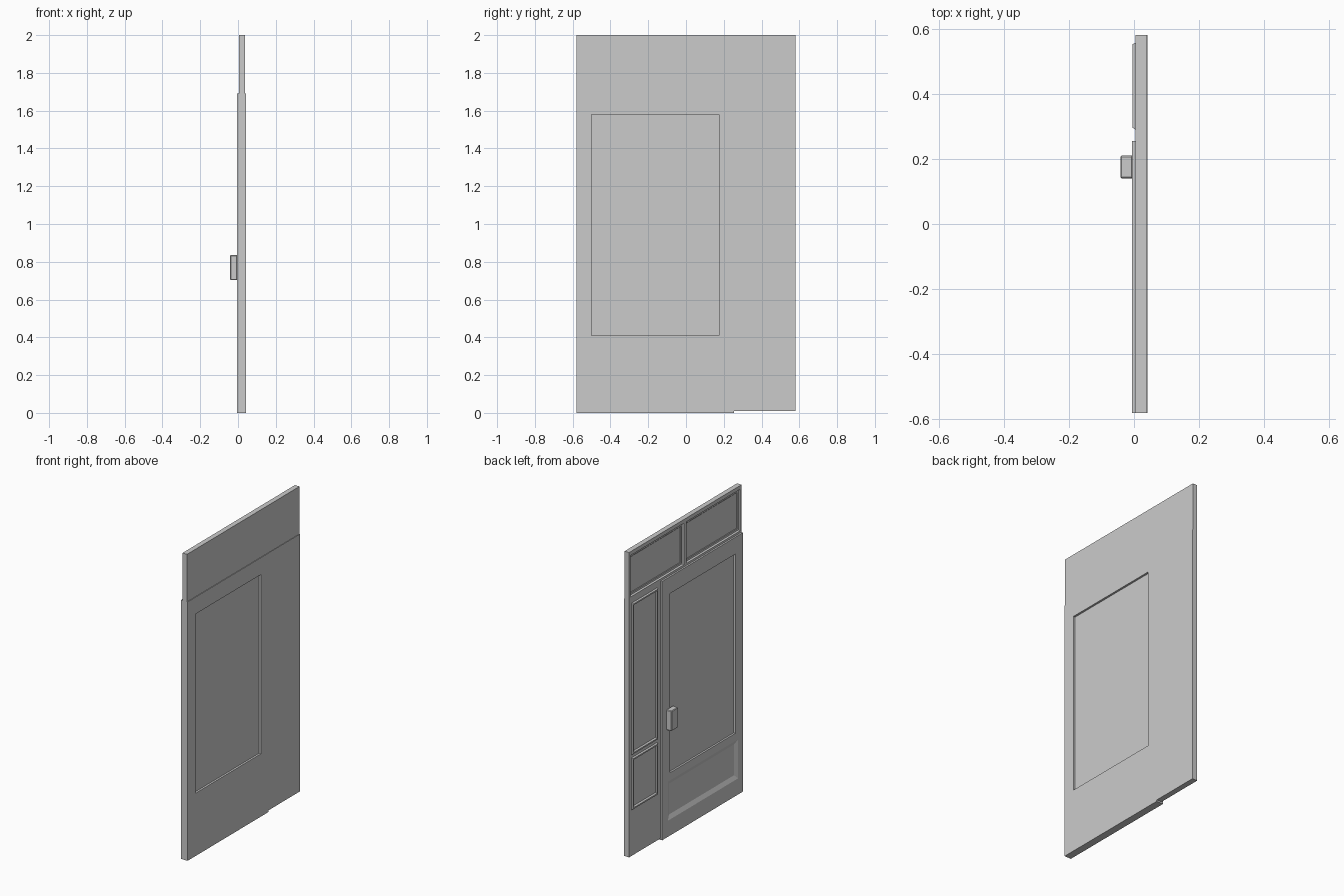
import bpy, bmesh

if "Cube" in bpy.data.objects:
    bpy.data.objects.remove(bpy.data.objects["Cube"])


def loft(name, rings):
    """Solid through rectangular rings (y0, y1, z0, z1, x), capped at both ends."""
    bm = bmesh.new()
    loops = []
    for y0, y1, z0, z1, x in rings:
        loops.append([bm.verts.new((x, y, z)) for y, z in
                      ((y0, z0), (y1, z0), (y1, z1), (y0, z1))])
    for a, b in zip(loops, loops[1:]):
        for i in range(4):
            j = (i + 1) % 4
            bm.faces.new((a[i], a[j], b[j], b[i]))
    bm.faces.new(loops[0][::-1])
    bm.faces.new(loops[-1])
    bmesh.ops.recalc_face_normals(bm, faces=bm.faces[:])
    me = bpy.data.meshes.new(name)
    bm.to_mesh(me)
    bm.free()
    ob = bpy.data.objects.new(name, me)
    bpy.context.collection.objects.link(ob)
    return ob


def inset(r, d, x):
    y0, y1, z0, z1 = r
    return (y0 + d, y1 - d, z0 + d, z1 - d, x)


BACK, LEAF, FRAME = 0.042, -0.006, 0.005

# Door leaf, upper part: pane recessed on both faces
outer, pane = (-0.58, 0.255, 0.385, 1.69), (-0.50, 0.175, 0.41, 1.58)
loft("door_upper", [
    (*pane, 0.029), (*pane, BACK), (*outer, BACK),
    (*outer, LEAF), (*pane, LEAF), (*pane, 0.006)])

# Door leaf, lower part: kick panel with sloped moulding
outer, kick = (-0.58, 0.255, 0.0, 0.385), (-0.53, 0.195, 0.105, 0.36)
loft("door_lower", [
    (*outer, BACK), (*outer, LEAF), (*kick, LEAF),
    inset(kick, 0.027, 0.006)])

# Side panels beside the door, with raised moulding
for name, outer, p in (
        ("side_panel_upper", (0.255, 0.58, 0.66, 1.69), (0.29, 0.557, 0.67, 1.66)),
        ("side_panel_lower", (0.255, 0.58, 0.01, 0.66), (0.29, 0.557, 0.31, 0.65))):
    loft(name, [
        (*outer, BACK - 0.001), (*outer, FRAME), (*p, FRAME),
        inset(p, 0.005, -0.004), inset(p, 0.014, -0.004),
        inset(p, 0.02, FRAME)])

# Transom: two recessed panels over the door
for name, y0, y1 in (("transom_left", 0.0, 0.58), ("transom_right", -0.58, 0.0)):
    outer = (y0, y1, 1.69, 2.0)
    p = (y0 + 0.014, y1 - 0.014, 1.704, 1.975)
    loft(name, [
        (*outer, 0.038), (*outer, FRAME), (*p, FRAME),
        inset(p, 0.004, 0.016), inset(p, 0.016, 0.016),
        inset(p, 0.02, 0.019)])

# Lock handle block with softened front edge
grip = (0.14, 0.21, 0.703, 0.835)
handle = loft("handle", [(*grip, LEAF + 0.003), (*grip, -0.042)])
bev = handle.modifiers.new("chamfer", "BEVEL")
bev.width = 0.004
bev.segments = 1
